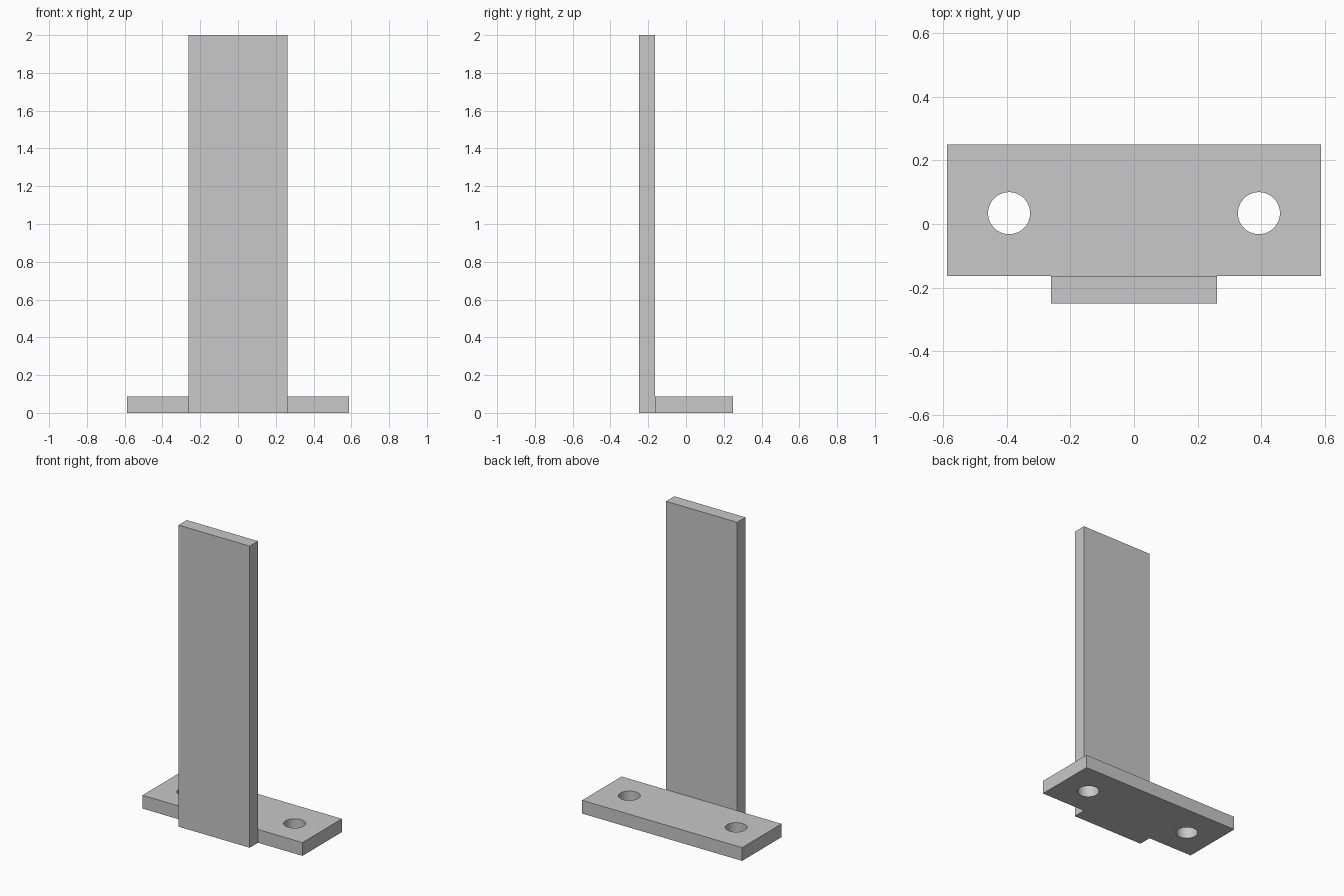
import bpy
import bmesh

cube = bpy.data.objects.get("Cube")
if cube:
    bpy.data.objects.remove(cube, do_unlink=True)

# Plain light grey for the whole bracket
grey = bpy.data.materials.new("light_grey")
grey.use_nodes = True
colour = (0.578, 0.578, 0.578, 1)
grey.diffuse_color = colour
grey.node_tree.nodes["Principled BSDF"].inputs["Base Color"].default_value = colour


def box(name, low, high):
    """Box between two opposite corners."""
    bm = bmesh.new()
    bmesh.ops.create_cube(bm, size=1)
    for v in bm.verts:
        v.co = [h if c > 0 else l for c, l, h in zip(v.co, low, high)]
    mesh = bpy.data.meshes.new(name)
    bm.to_mesh(mesh)
    bm.free()
    mesh.materials.append(grey)
    obj = bpy.data.objects.new(name, mesh)
    bpy.context.collection.objects.link(obj)
    return obj


# Tall upright plate at the front, touching the base plate behind it
joint_y = -0.163
upright = box("upright_plate", (-0.261, -0.25, 0), (0.261, joint_y, 2))
base = box("base_plate", (-0.587, joint_y, 0), (0.587, 0.25, 0.088))

# Two round bolt holes through the base plate
for side, x in (("left", 0.392), ("right", -0.392)):
    bpy.ops.mesh.primitive_cylinder_add(vertices=48, radius=0.066, depth=0.4,
                                        location=(x, 0.034, 0.044))
    cutter = bpy.context.object
    cutter.name = side + "_hole_cutter"
    cutter.data.materials.append(grey)
    cutter.hide_render = True
    cutter.hide_set(True)
    hole = base.modifiers.new(side + "_hole", 'BOOLEAN')
    hole.operation = 'DIFFERENCE'
    hole.solver = 'EXACT'
    hole.object = cutter

# Smooth hole walls, sharp plate edges
bpy.ops.object.select_all(action='DESELECT')
base.select_set(True)
bpy.context.view_layer.objects.active = base
for hole in list(base.modifiers):
    bpy.ops.object.modifier_apply(modifier=hole.name)
bpy.ops.object.shade_smooth_by_angle()

# Cutters are no longer needed
for side in ("left", "right"):
    bpy.data.objects.remove(bpy.data.objects[side + "_hole_cutter"], do_unlink=True)
